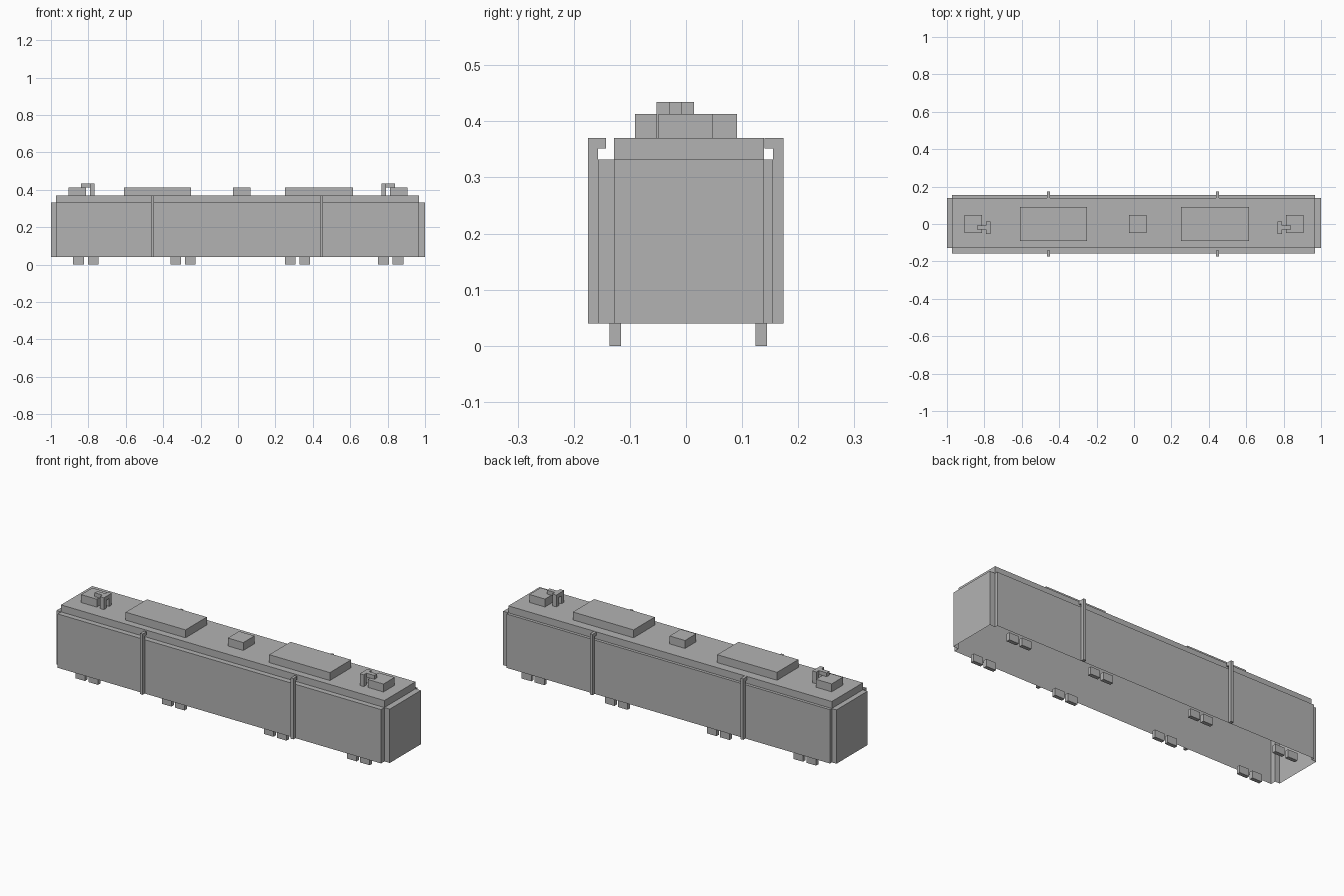
import bpy
import bmesh

cube = bpy.data.objects.get("Cube")
if cube:
    bpy.data.objects.remove(cube, do_unlink=True)

# Single flat grey
GREY = (0.45, 0.45, 0.45, 1.0)
grey = bpy.data.materials.new("plain_grey")
grey.use_nodes = True
grey.diffuse_color = GREY
grey.node_tree.nodes["Principled BSDF"].inputs["Base Color"].default_value = GREY

# Shared heights
FLOOR, LEDGE, ROOF, UNIT_TOP, ARM_TOP = 0.04, 0.332, 0.37, 0.413, 0.434


def add_object(name, bm):
    bmesh.ops.recalc_face_normals(bm, faces=bm.faces)
    mesh = bpy.data.meshes.new(name)
    bm.to_mesh(mesh)
    bm.free()
    mesh.materials.append(grey)
    obj = bpy.data.objects.new(name, mesh)
    bpy.context.collection.objects.link(obj)
    return obj


def add_box(bm, x, y, z):
    """Add a box from (low, high) pairs."""
    verts = bmesh.ops.create_cube(bm, size=1)["verts"]
    for v in verts:
        v.co = [(lo + hi) / 2 + c * (hi - lo) for c, (lo, hi) in zip(v.co, (x, y, z))]


def box_object(name, *boxes):
    bm = bmesh.new()
    for box in boxes:
        add_box(bm, *box)
    return add_object(name, bm)


# Body shell: a cross-shaped plan, raised roof, walls drawn down, open underneath
def build_body():
    xs = (-1.0, -0.972, 0.968, 1.0)
    ys = (-0.157, -0.128, 0.139, 0.155)
    bm = bmesh.new()
    grid = [[bm.verts.new((x, y, LEDGE)) for y in ys] for x in xs]

    def cell(i, j):
        return bm.faces.new((grid[i][j], grid[i + 1][j], grid[i + 1][j + 1], grid[i][j + 1]))

    centre = cell(1, 1)
    for i, j in ((0, 1), (2, 1), (1, 0), (1, 2)):
        cell(i, j)
    bmesh.ops.delete(bm, geom=[v for v in bm.verts if not v.link_faces], context="VERTS")
    rim = [e for e in bm.edges if e.is_boundary]
    walls = bmesh.ops.extrude_edge_only(bm, edges=rim)["geom"]
    for v in walls:
        if isinstance(v, bmesh.types.BMVert):
            v.co.z = FLOOR
    raised = bmesh.ops.extrude_face_region(bm, geom=[centre])["geom"]
    for v in raised:
        if isinstance(v, bmesh.types.BMVert):
            v.co.z = ROOF
    if centre.is_valid:
        bmesh.ops.delete(bm, geom=[centre], context="FACES_ONLY")
    add_object("body_shell", bm)


build_body()

# Roof units
box_object("roof_unit_right", ((-0.61, -0.251), (-0.091, 0.091), (ROOF, UNIT_TOP)))
box_object("roof_unit_left", ((0.251, 0.615), (-0.091, 0.091), (ROOF, UNIT_TOP)))
box_object("roof_unit_centre", ((-0.027, 0.066), (-0.049, 0.047), (ROOF, UNIT_TOP)))

# End roof boxes and their T-shaped arms on two legs
for side, s in (("right", -1), ("left", 1)):
    def span(a, b):
        return tuple(sorted((s * a, s * b)))

    box_object("end_roof_box_" + side, (span(0.813, 0.907), (-0.049, 0.047), (ROOF, UNIT_TOP)))
    post = span(0.768, 0.792)
    box_object("roof_arm_" + side,
               (post, (-0.053, 0.014), (UNIT_TOP, ARM_TOP)),
               (post, (-0.053, -0.03), (ROOF, UNIT_TOP)),
               (post, (-0.007, 0.014), (ROOF, UNIT_TOP)),
               (span(0.792, 0.839), (-0.03, -0.007), (UNIT_TOP, ARM_TOP)))

# Hooked vertical strips on both flanks
for end, x in (("right", -0.457), ("left", 0.447)):
    across = (x - 0.008, x + 0.008)
    for face, outer, inner, tip in (("front", -0.175, -0.157, -0.143),
                                    ("back", 0.174, 0.155, 0.14)):
        box_object(f"side_strip_{face}_{end}",
                   (across, tuple(sorted((outer, inner))), (FLOOR, ROOF)),
                   (across, tuple(sorted((inner, tip))), (0.352, ROOF)))

# Wheel plates in pairs
for n, x in enumerate((-0.813, -0.294, 0.318, 0.817), 1):
    for face, y in (("front", (-0.136, -0.116)), ("back", (0.124, 0.144))):
        box_object(f"wheel_pair_{face}_{n}",
                   *[((x + d - 0.029, x + d + 0.029), y, (0, FLOOR)) for d in (-0.039, 0.039)])
